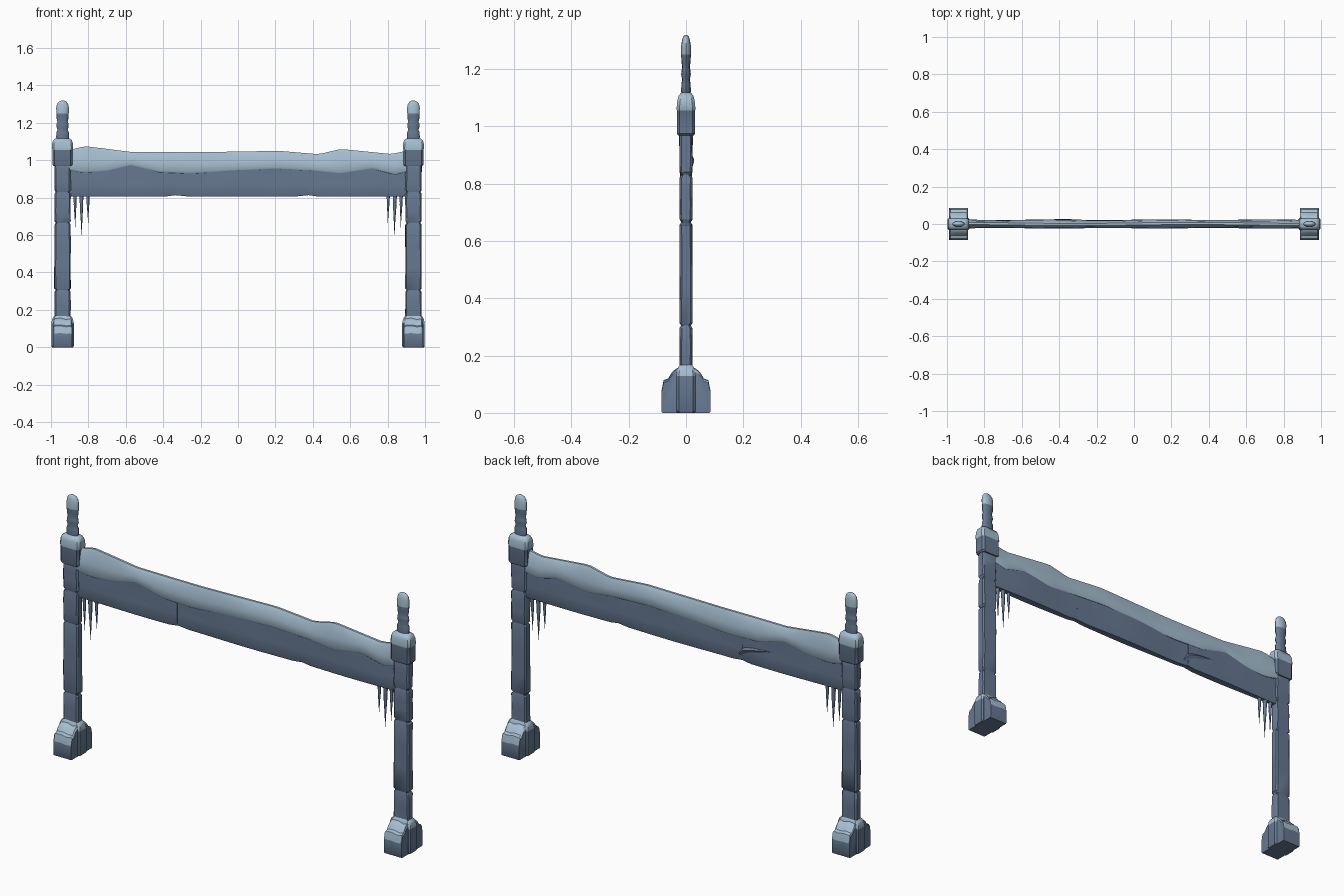
import bpy, bmesh, math, random
from mathutils import Vector

if "Cube" in bpy.data.objects:
    bpy.data.objects.remove(bpy.data.objects["Cube"])

random.seed(4)


def material(name, rgb):
    m = bpy.data.materials.new(name)
    m.diffuse_color = (*rgb, 1)
    m.use_nodes = True
    m.node_tree.nodes["Principled BSDF"].inputs["Base Color"].default_value = m.diffuse_color
    return m


STONE = material("slate blue stone", (0.135, 0.19, 0.285))
SNOW = material("pale blue snow", (0.38, 0.52, 0.64))


def finish(name, bm, angle=35):
    bmesh.ops.recalc_face_normals(bm, faces=bm.faces)
    me = bpy.data.meshes.new(name)
    bm.to_mesh(me)
    bm.free()
    me.materials.append(STONE)
    me.materials.append(SNOW)
    ob = bpy.data.objects.new(name, me)
    bpy.context.collection.objects.link(ob)
    bpy.ops.object.select_all(action='DESELECT')
    bpy.context.view_layer.objects.active = ob
    ob.select_set(True)
    bpy.ops.object.shade_smooth_by_angle(angle=math.radians(angle))
    return ob


def loft(name, rings, mat_rule=lambda c, n: 0, angle=35):
    """Skin closed rings of points, cap both ends, colour faces by a rule."""
    bm = bmesh.new()
    vs = [[bm.verts.new(p) for p in r] for r in rings]
    n = len(vs[0])
    for a, b in zip(vs, vs[1:]):
        for i in range(n):
            j = (i + 1) % n
            bm.faces.new((a[i], a[j], b[j], b[i]))
    bm.faces.new(vs[0][::-1])
    bm.faces.new(vs[-1])
    bmesh.ops.recalc_face_normals(bm, faces=bm.faces)
    for f in bm.faces:
        f.material_index = mat_rule(f.calc_center_median(), f.normal)
    return finish(name, bm, angle)


def block_ring(x, z, hw, hd, c=0.008, jit=0.0):
    """Rectangle with cut corners at height z."""
    pts = [(hw, hd - c), (hw - c, hd), (c - hw, hd), (-hw, hd - c),
           (-hw, c - hd), (c - hw, -hd), (hw - c, -hd), (hw, c - hd)]
    r = lambda: random.uniform(-jit, jit)
    return [(x + px + r(), py + r(), z + r()) for px, py in pts]


def oval_ring(x, z, hw, hd, n=12):
    return [(x + hw * math.cos(2 * math.pi * i / n),
             hd * math.sin(2 * math.pi * i / n), z) for i in range(n)]


def lerp(table, x):
    for (x0, z0), (x1, z1) in zip(table, table[1:]):
        if x <= x1:
            return z0 + (z1 - z0) * (x - x0) / (x1 - x0)
    return table[-1][1]


for side, label in ((-1, "left"), (1, "right")):
    X = 0.938 * side

    # post: stacked stones separated by narrow joints
    rings = []
    joints = [0.1, 0.305, 0.665, 0.83, 0.985]
    for z0, z1 in zip(joints, joints[1:]):
        rings.append(block_ring(X, z0 + 0.002, 0.038, 0.018))
        for t in (0.0, 0.33, 0.66, 1.0):
            z = z0 + 0.01 + (z1 - z0 - 0.02) * t
            rings.append(block_ring(X, z, 0.043, 0.022, 0.007, 0.0015))
        rings.append(block_ring(X, z1 - 0.002, 0.038, 0.018))
    loft(label + "_post", rings)

    # capital: stone block with a snow cap
    spec = [(0.968, 0.047, 0.028), (0.975, 0.053, 0.032), (1.055, 0.053, 0.032),
            (1.062, 0.057, 0.033), (1.092, 0.055, 0.030), (1.108, 0.049, 0.025),
            (1.117, 0.036, 0.017)]
    loft(label + "_capital", [block_ring(X, z, w, d, 0.01) for z, w, d in spec],
         lambda c, n: int(c.z > 1.058))

    # finial: pinched stones with a snowy tip
    spec = [(1.10, .032, .015), (1.125, .034, .017), (1.15, .033, .016),
            (1.163, .027, .013), (1.18, .033, .017), (1.197, .031, .015),
            (1.205, .027, .013), (1.225, .032, .016), (1.25, .033, .017),
            (1.28, .034, .017), (1.30, .030, .014), (1.312, .021, .010), (1.318, .009, .004)]
    loft(label + "_finial", [oval_ring(X, *s) for s in spec],
         lambda c, n: int(c.z > 1.262), 50)

    # foot: middle slab topped with snow
    spec = [(0.0, .056, .030), (0.006, .060, .033), (0.128, .060, .033),
            (0.145, .057, .031), (0.158, .052, .028), (0.168, .043, .021)]
    loft(label + "_foot_core", [block_ring(X, z, w, d) for z, w, d in spec],
         lambda c, n: int(c.z > 0.13))

    # foot: sloping toe stones front and back
    for s, end in ((-1, "front"), (1, "back")):
        prof = [(.02, 0), (.082, 0), (.086, .006), (.086, .074), (.078, .112),
                (.062, .118), (.050, .138), (.034, .152), (.02, .155)]
        spans = [(-.050, .94), (-.044, 1), (-.01, 1.02), (.02, .97), (.044, 1), (.050, .94)]
        loft(f"{label}_{end}_toe",
             [[(X + dx, s * y, z * k) for y, z in prof] for dx, k in spans],
             lambda c, n: int(n.z > 0.18 and c.z > 0.07 and abs(c.x - X) < 0.047))

    # icicles under the beam end
    for k, (ix, tip, r) in enumerate(((.872, .64, .009), (.838, .60, .011), (.803, .665, .009))):
        loft(f"{label}_icicle_{k + 1}",
             [oval_ring(side * (ix - .002 * t), .815 + (tip - .815) * t, r * w, r * w, 7)
              for t, w in ((0, 1.1), (.25, .8), (.3, .85), (.6, .45), (1, .05))], angle=60)

# beam outlines: ridge of the snow and its lower edge
RIDGE = [(-.9, 1.055), (-.82, 1.075), (-.72, 1.063), (-.57, 1.044), (-.2, 1.043), (.22, 1.05),
         (.43, 1.032), (.55, 1.06), (.7, 1.045), (.82, 1.033), (.9, 1.05)]
EDGE = [(-.9, .95), (-.83, .935), (-.7, .942), (-.57, .972), (-.42, .937), (-.25, .93),
        (0, .945), (.2, .955), (.4, .945), (.55, .929), (.72, .955), (.84, .925), (.9, .94)]
N = 60
XS = [-.9 + 1.8 * i / N for i in range(N + 1)]

# beam: three long stones with chipped joints along the bottom
for k, (a, b) in enumerate(((-.9, -.333), (-.333, .377), (.377, .9))):
    rings = []
    for i in range(13):
        t = i / 12
        x = a + (b - a) * t
        e = min(t, 1 - t) * (b - a)
        lo = .807 + (.006 if e < .001 and abs(x) < .8 else 0)
        w = .017 + .003 * math.sin(9 * x + k)
        m = w + .003 * math.sin(14 * x + 2 * k)
        top = lerp(EDGE, x) + .02
        rings.append([(x, -w + .003, lo), (x, w - .003, lo), (x, w, lo + .006),
                      (x, m, .87), (x, w, top), (x, -w, top), (x, -m, .87), (x, -w, lo + .006)])
    loft(f"beam_stone_{k + 1}", rings)

# snow bank draped over the beam, thick at the edge and thin at the ridge
rings = []
for x in XS:
    lo, hi = lerp(EDGE, x), lerp(RIDGE, x)
    d = .023 + .002 * math.sin(11 * x)
    c = .003 * math.sin(5 * x)
    h = hi - lo
    half = [(d - .006, lo - .002), (d, lo + .006), (d - .002, lo + .45 * h),
            (d - .009, lo + .85 * h), (.006, hi)]
    rings.append([(x, y + c * (z - lo) / h, z) for y, z in half]
                 + [(x, -y + c * (z - lo) / h, z) for y, z in half[::-1]])
loft("beam_snow", rings, lambda c, n: 1, 50)

# broken wedge of stone on the back of the beam
loft("beam_wedge", [[(x, .012, zc - h), (x, .012 + d, zc + h * .3), (x, .012, zc + h)]
                    for x, zc, h, d in ((-.53, .905, .004, .004), (-.40, .88, .022, .016),
                                        (-.34, .862, .03, .015), (-.31, .84, .006, .005))])
